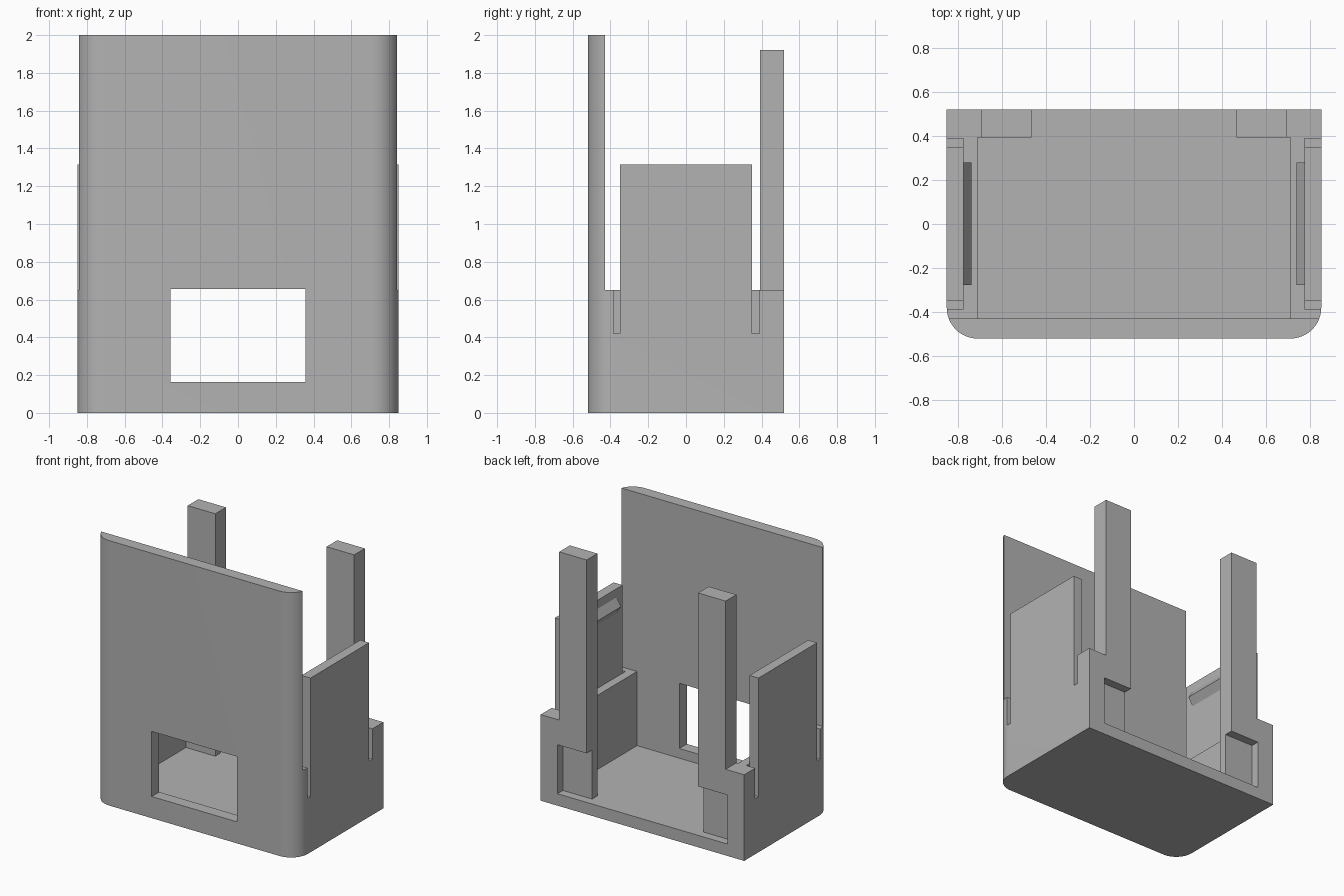
import bpy, bmesh, math

cube = bpy.data.objects.get("Cube")
if cube:
    bpy.data.objects.remove(cube)

grey = bpy.data.materials.new("grey plastic")
grey.use_nodes = True
grey.diffuse_color = (0.45, 0.45, 0.45, 1)
grey.node_tree.nodes["Principled BSDF"].inputs["Base Color"].default_value = (0.45, 0.45, 0.45, 1)


def prism(name, profile, axis, lo, hi):
    """Extrude a 2D profile along an axis: z takes (x, y), x takes (y, z), y takes (x, z)."""
    place = {"z": lambda p, t: (p[0], p[1], t),
             "x": lambda p, t: (t, p[0], p[1]),
             "y": lambda p, t: (p[0], t, p[1])}[axis]
    bm = bmesh.new()
    face = bm.faces.new([bm.verts.new(place(p, lo)) for p in profile])
    top = bmesh.ops.extrude_face_region(bm, geom=[face])
    a, b = place((0, 0), lo), place((0, 0), hi)
    move = [q - p for p, q in zip(a, b)]
    moved = [v for v in top["geom"] if isinstance(v, bmesh.types.BMVert)]
    bmesh.ops.translate(bm, verts=moved, vec=move)
    bmesh.ops.recalc_face_normals(bm, faces=bm.faces)
    mesh = bpy.data.meshes.new(name)
    bm.to_mesh(mesh)
    bm.free()
    mesh.materials.append(grey)
    obj = bpy.data.objects.new(name, mesh)
    bpy.context.collection.objects.link(obj)
    return obj


def box(name, x, y, z):
    return prism(name, [(x[0], y[0]), (x[1], y[0]), (x[1], y[1]), (x[0], y[1])], "z", *z)


def cut(target, cutter):
    mod = target.modifiers.new("cut", "BOOLEAN")
    mod.operation, mod.solver, mod.object = "DIFFERENCE", "EXACT", cutter
    bpy.context.view_layer.objects.active = target
    bpy.ops.object.modifier_apply(modifier=mod.name)
    bpy.data.objects.remove(cutter)


W, D, R = 0.85, 0.52, 0.14      # half width, half depth, front corner radius
RIM, FLOOR, INNER, FRONT = 0.65, 0.09, 0.71, -0.43

# Shell: rounded-front block with the tray and tall front panel carved out
arc = [math.radians(90 * i / 12) for i in range(13)]
right = [(W - R + R * math.cos(a), -D + R - R * math.sin(a)) for a in arc]
outline = [(W, D)] + right + [(-x, y) for x, y in reversed(right)] + [(-W, D)]
shell = prism("shell", outline, "z", 0, 2)
cut(shell, box("upper_cutter", (-1, 1), (FRONT, 1), (RIM, 2.2)))
cut(shell, box("tray_cutter", (-INNER, INNER), (FRONT, 1), (FLOOR, 1)))
cut(shell, box("window_cutter", (-0.357, 0.357), (-1, -0.3), (0.163, 0.655)))

for side, name in ((1, "left"), (-1, "right")):
    def span(a, b):
        return tuple(sorted((side * a, side * b)))

    # Relief slots on both sides of the clip tab
    for y in ((-0.385, -0.35), (0.35, 0.388)):
        cut(shell, box("slot_cutter", span(0.775, 1), y, (0.42, 1)))

    # Clip tab and its wedge-shaped catch
    box(name + "_clip_tab", span(0.775, W), (-0.35, 0.35), (RIM, 1.315))
    prism(name + "_clip_catch",
          [(side * 0.775, 1.25), (side * 0.737, 1.19), (side * 0.775, 1.13)],
          "y", -0.278, 0.28)

    # Tall rear post on a foot with a pocket in its back
    box(name + "_post", span(0.465, 0.695), (0.393, D), (RIM, 1.92))
    prism(name + "_post_foot",
          [(0.393, FLOOR), (0.455, FLOOR), (0.455, 0.46), (D, 0.46), (D, RIM), (0.393, RIM)],
          "x", side * 0.465, side * INNER)

# Smooth the rounded corners only
bpy.ops.object.select_all(action="DESELECT")
shell.select_set(True)
bpy.context.view_layer.objects.active = shell
bpy.ops.object.shade_smooth_by_angle(angle=math.radians(30))
